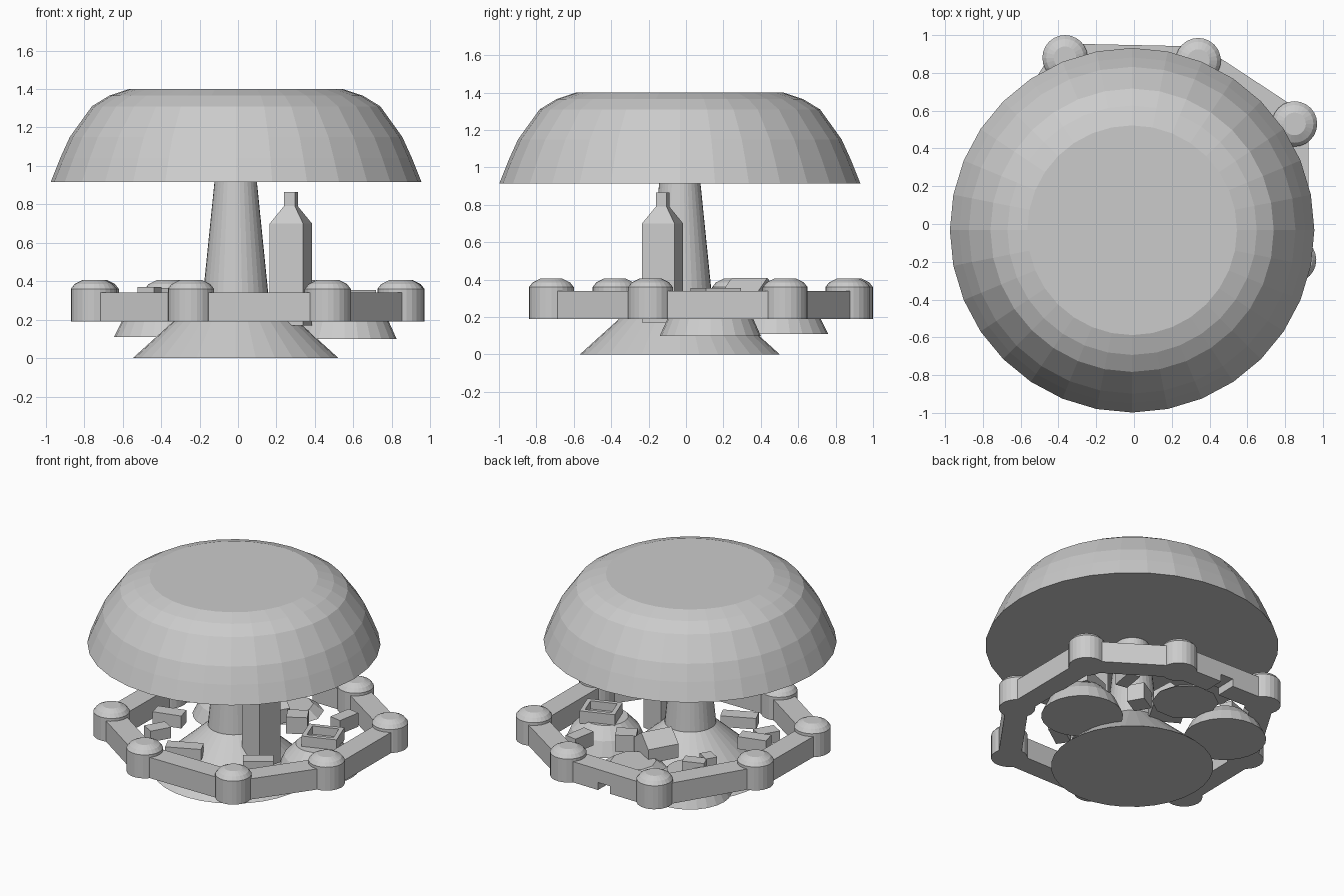
import bpy, bmesh, math
from mathutils import Vector

if "Cube" in bpy.data.objects:
    bpy.data.objects.remove(bpy.data.objects["Cube"])


def make(name, bm, loc=(0, 0, 0), rot=(0, 0, 0)):
    bmesh.ops.recalc_face_normals(bm, faces=bm.faces)
    me = bpy.data.meshes.new(name)
    bm.to_mesh(me)
    bm.free()
    ob = bpy.data.objects.new(name, me)
    ob.location = loc
    ob.rotation_euler = [math.radians(a) for a in rot]
    bpy.context.collection.objects.link(ob)
    return ob


def lathe(name, profile, loc, n, twist=0.0):
    """Closed stack of n-sided rings from (radius, z) pairs."""
    bm = bmesh.new()
    rings = []
    for r, z in profile:
        rings.append([bm.verts.new((r * math.cos(2 * math.pi * i / n + twist),
                                    r * math.sin(2 * math.pi * i / n + twist), z))
                      for i in range(n)])
    for a, b in zip(rings, rings[1:]):
        for i in range(n):
            j = (i + 1) % n
            bm.faces.new((a[i], a[j], b[j], b[i]))
    bm.faces.new(rings[0])
    bm.faces.new(rings[-1])
    return make(name, bm, loc)


def box(name, loc, size, rot=(0, 0, 0)):
    bm = bmesh.new()
    bmesh.ops.create_cube(bm, size=1)
    bmesh.ops.scale(bm, vec=size, verts=bm.verts)
    return make(name, bm, loc, rot)


def beam(name, a, b, z0, z1, width):
    a, b = Vector(a), Vector(b)
    d, m = b - a, (a + b) / 2
    return box(name, (m.x, m.y, (z0 + z1) / 2), (d.length, width, z1 - z0),
               (0, 0, math.degrees(math.atan2(d.y, d.x))))


def prism(name, outline, depth, loc, rot):
    """Outline in x/z pushed along y."""
    bm = bmesh.new()
    f = bm.faces.new([bm.verts.new((x, -depth / 2, z)) for x, z in outline])
    ext = bmesh.ops.extrude_face_region(bm, geom=[f], use_keep_orig=True)
    vs = [g for g in ext['geom'] if isinstance(g, bmesh.types.BMVert)]
    bmesh.ops.translate(bm, vec=(0, depth, 0), verts=vs)
    return make(name, bm, loc, rot)


# dome canopy, flat on top and underneath
lathe("canopy", [(0.965, 0.915), (0.915, 1.04), (0.865, 1.15), (0.75, 1.31),
                 (0.66, 1.365), (0.555, 1.4)], (-0.01, -0.033, 0), 32)

# trunk with flared foot
lathe("trunk", [(0.535, 0), (0.17, 0.33), (0.11, 0.92)], (-0.012, -0.033, 0), 32)

# small mounds beside the foot
lathe("right_mound", [(0.27, 0.10), (0.225, 0.2), (0.15, 0.28)], (0.555, 0.13, 0), 24)
lathe("left_mound", [(0.275, 0.11), (0.23, 0.2), (0.15, 0.28)], (-0.37, 0.485, 0), 24)
lathe("back_mound", [(0.22, 0.21), (0.15, 0.26)], (0.03, 0.56, 0), 10)

# ring of round towers joined by walls
towers = [(-0.75, -0.38), (-0.245, -0.72), (0.467, -0.72), (0.845, -0.19),
          (0.85, 0.53), (0.34, 0.865), (-0.365, 0.88), (-0.74, 0.26)]
for i, t in enumerate(towers):
    lathe("wall_tower", [(0.12, 0.19), (0.12, 0.36), (0.1, 0.385), (0.06, 0.405)],
          (t[0], t[1], 0), 24)
    u = towers[(i + 1) % 8]
    if i == 5:
        # back wall has a low gateway
        a, b = Vector(t), Vector(u)
        beam("gate_lintel", a, b, 0.245, 0.34, 0.15)
        beam("gate_wall", a, a.lerp(b, 0.42), 0.19, 0.245, 0.15)
        beam("gate_wall", a.lerp(b, 0.56), b, 0.19, 0.245, 0.15)
    else:
        beam("wall", t, u, 0.19, 0.34, 0.15)

# tall spired tower beside the trunk
h, k = 0.127, 0.042
spire = lathe("spire_tower", [(h, 0.17), (h, 0.70), (k, 0.79), (k, 0.865)],
              (0.275, -0.125, 0), 4, math.pi / 4)
spire.rotation_euler.z = math.radians(-15)

# gabled house
prism("gabled_house", [(-0.11, 0), (0.11, 0), (0.11, 0.1), (0, 0.18), (-0.11, 0.1)],
      0.22, (0.0, 0.34, 0.23), (0, 0, -30))

# open-topped box building: floor and four sides
c, ang = Vector((0.57, 0.16, 0.31)), math.radians(20)
box("court_floor", c - Vector((0, 0, 0.03)), (0.24, 0.2, 0.03), (0, 0, 20))
for dx, dy, sx, sy in [(0.105, 0, 0.03, 0.2), (-0.105, 0, 0.03, 0.2),
                       (0, 0.085, 0.24, 0.03), (0, -0.085, 0.24, 0.03)]:
    p = Vector((dx * math.cos(ang) - dy * math.sin(ang),
                dx * math.sin(ang) + dy * math.cos(ang), 0))
    box("court_side", c + p, (sx, sy, 0.09), (0, 0, 20))

# scattered block huts: x, y, z, length, width, height, turn
huts = [(-0.48, -0.10, 0.28, 0.20, 0.10, 0.09, 15), (-0.45, -0.28, 0.25, 0.15, 0.10, 0.08, 60),
        (-0.15, -0.40, 0.24, 0.24, 0.10, 0.08, 25), (0.38, -0.31, 0.25, 0.20, 0.10, 0.08, 35),
        (0.49, 0.52, 0.27, 0.17, 0.09, 0.10, 80), (0.24, 0.34, 0.27, 0.14, 0.12, 0.12, 30),
        (-0.42, 0.50, 0.32, 0.15, 0.09, 0.09, 20), (-0.46, 0.40, 0.32, 0.10, 0.08, 0.10, -30)]
for x, y, z, l, w, hh, a in huts:
    box("hut", (x, y, z), (l, w, hh), (0, 0, a))
